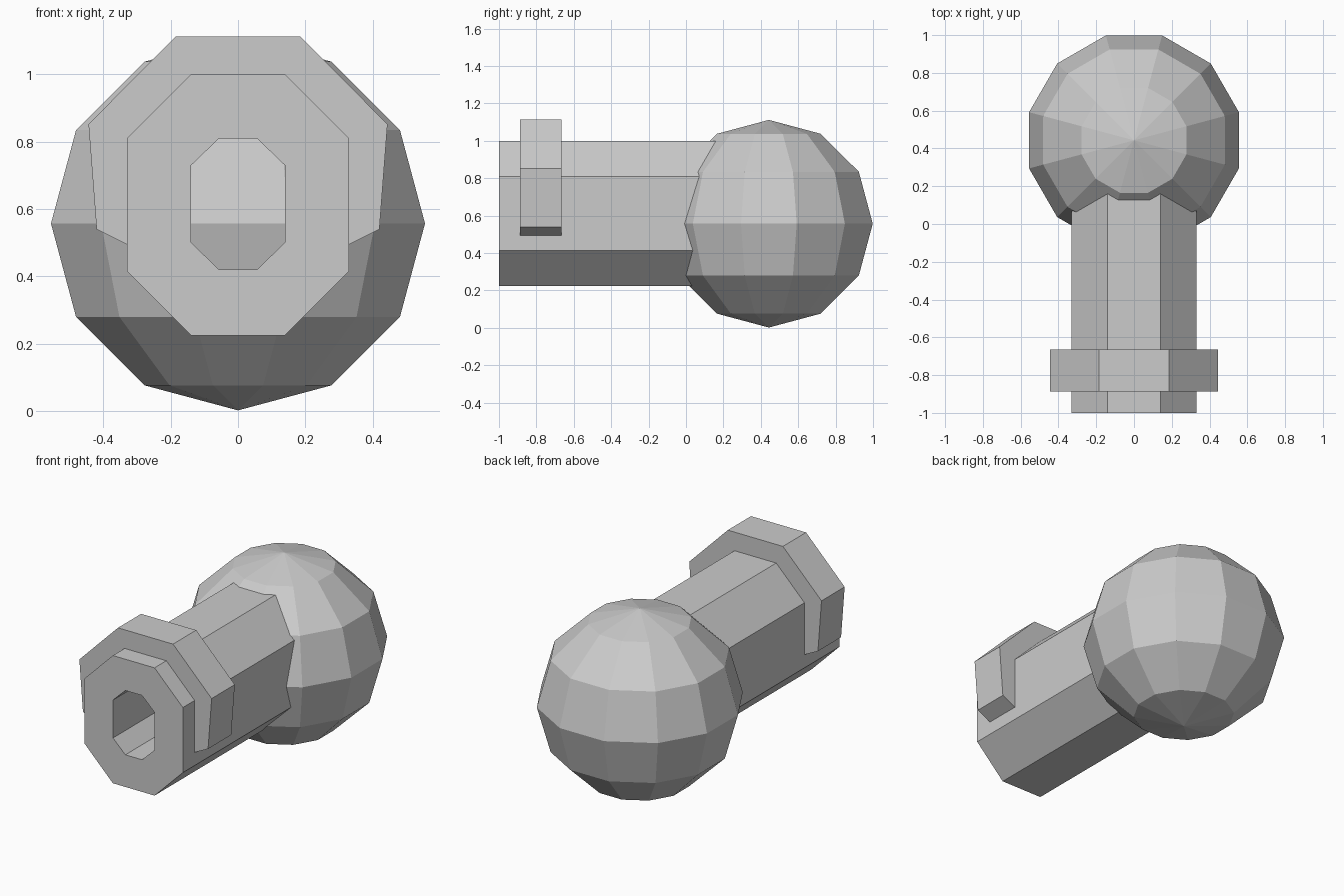
import bpy, bmesh, math
from mathutils import Matrix

if "Cube" in bpy.data.objects:
    bpy.data.objects.remove(bpy.data.objects["Cube"])


def make_object(name, bm):
    bmesh.ops.recalc_face_normals(bm, faces=bm.faces)
    mesh = bpy.data.meshes.new(name)
    bm.to_mesh(mesh)
    bm.free()
    obj = bpy.data.objects.new(name, mesh)
    bpy.context.collection.objects.link(obj)
    return obj


def band(name, outer, inner, y0, y1, closed):
    """Extrude the strip between two matching x/z outlines from y0 to y1."""
    bm = bmesh.new()
    rows = [[bm.verts.new((x, y, z)) for x, z in loop]
            for loop, y in ((outer, y0), (outer, y1), (inner, y1), (inner, y0))]
    n = len(outer)
    for i in range(n if closed else n - 1):
        j = (i + 1) % n
        for k in range(4):
            a, b = rows[k], rows[(k + 1) % 4]
            bm.faces.new((a[i], a[j], b[j], b[i]))
    if not closed:
        for i in (0, n - 1):
            bm.faces.new([row[i] for row in rows])
    return make_object(name, bm)


def mirrored(half):
    return half + [(-x, z) for x, z in reversed(half)]


# Faceted ball
bm = bmesh.new()
bmesh.ops.create_uvsphere(
    bm, u_segments=12, v_segments=6, radius=1,
    matrix=Matrix.Translation((0, 0.443, 0.557))
    @ Matrix.Diagonal((0.575, 0.575, 0.555, 1))
    @ Matrix.Rotation(math.radians(15), 4, 'Z'))
make_object("ball", bm)

# Hollow octagonal barrel, running into the ball
barrel_outer = mirrored([(0.14, 0.225), (0.33, 0.415), (0.33, 0.81), (0.14, 1.0)])
barrel_bore = mirrored([(0.056, 0.42), (0.139, 0.50), (0.139, 0.73), (0.056, 0.81)])
band("barrel", barrel_outer, barrel_bore, -1.0, 0.2, True)

# Saddle collar over the top of the barrel, open underneath
collar_outer = mirrored([(0.42, 0.54), (0.444, 0.852), (0.185, 1.113)])
collar_inner = mirrored([(0.31, 0.485), (0.31, 0.80), (0.13, 0.98)])
band("collar", collar_outer, collar_inner, -0.887, -0.665, False)
